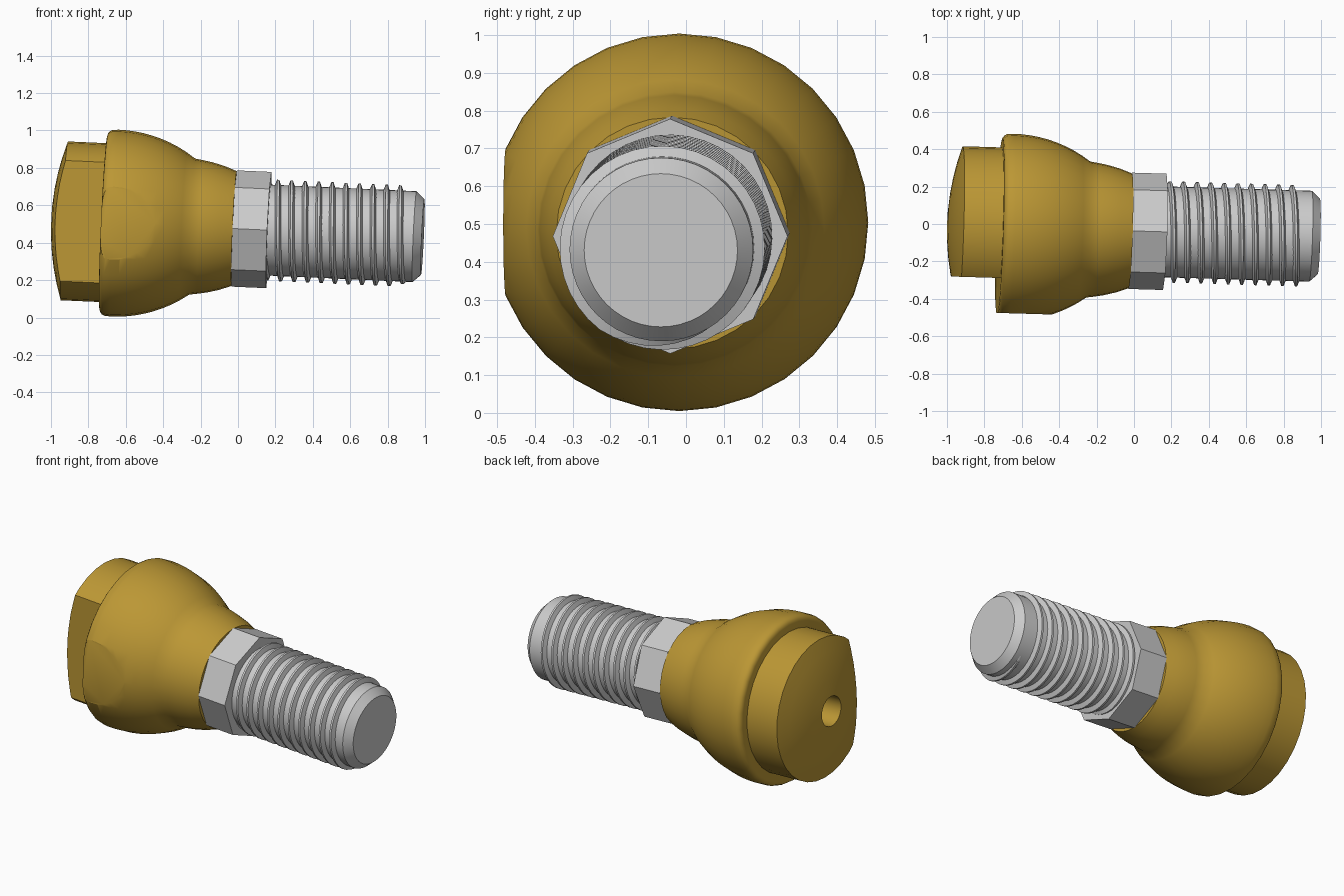
import bpy, bmesh, math
from mathutils import Matrix, Vector

if "Cube" in bpy.data.objects:
    bpy.data.objects.remove(bpy.data.objects["Cube"])

# Common tilted axis of the whole part (local x runs along the axis)
AXIS = (Matrix.Translation((0, -0.037, 0.475))
        @ Matrix.Rotation(-0.03, 4, 'Z') @ Matrix.Rotation(0.045, 4, 'Y'))

brass = bpy.data.materials.new("brass")
brass.diffuse_color = (0.50, 0.31, 0.035, 1)
brass.use_nodes = True
brass.node_tree.nodes["Principled BSDF"].inputs["Base Color"].default_value = brass.diffuse_color


def finish(bm, name, mat=None):
    bmesh.ops.recalc_face_normals(bm, faces=bm.faces)
    me = bpy.data.meshes.new(name)
    bm.to_mesh(me)
    bm.free()
    ob = bpy.data.objects.new(name, me)
    bpy.context.collection.objects.link(ob)
    ob.matrix_world = AXIS
    if mat:
        me.materials.append(mat)
    bpy.ops.object.select_all(action='DESELECT')
    ob.select_set(True)
    bpy.context.view_layer.objects.active = ob
    bpy.ops.object.shade_smooth_by_angle(angle=math.radians(28))
    return ob


def lathe(profile, segs, flat=None):
    """Revolve (t, r) points about local x; optional flat cut at y = flat."""
    bm = bmesh.new()
    rings = []
    for t, r in profile:
        n = segs if r > 0 else 1
        rings.append([bm.verts.new((t, -r * math.sin(a), r * math.cos(a)))
                      for a in (2 * math.pi * i / segs for i in range(n))])
    for a, b in zip(rings, rings[1:]):
        for i in range(segs):
            j = (i + 1) % segs
            quad = [a[i % len(a)], a[j % len(a)], b[j % len(b)], b[i % len(b)]]
            bm.faces.new(list(dict.fromkeys(quad)))
    if flat is not None:
        cut = bmesh.ops.bisect_plane(
            bm, geom=bm.verts[:] + bm.edges[:] + bm.faces[:], dist=1e-5,
            plane_co=Vector((0, flat, 0)), plane_no=Vector((0, -1, 0)),
            clear_outer=True)
        edges = [e for e in cut['geom_cut'] if isinstance(e, bmesh.types.BMEdge)]
        bmesh.ops.edgeloop_fill(bm, edges=edges)
    return bm


# End cap: domed end with a centre hole, flat on the front side
dome = [(-1 + 0.07 * (r / 0.425) ** 2, r) for r in (0.09, 0.18, 0.26, 0.34, 0.425)]
finish(lathe([(-0.75, 0), (-0.75, 0.09)] + dome + [(-0.70, 0.425), (-0.70, 0)],
             32, -0.273), "end_cap", brass)

# Bulbous body with rounded rear rim, small front flat and tapered neck
arc = [(t, -0.2 + math.sqrt(0.49 - (t + 0.66) ** 2))
       for t in (-0.66 + 0.415 * i / 9 for i in range(10))]
body = [(-0.72, 0), (-0.72, 0.465), (-0.717, 0.478), (-0.709, 0.489), (-0.695, 0.497)]
neck = [(-0.20, 0.357), (-0.15, 0.348), (-0.085, 0.331), (-0.02, 0.307), (-0.02, 0)]
finish(lathe(body + arc + neck, 32, -0.46), "body", brass)

# Eight-sided nut
finish(lathe([(-0.02, 0), (-0.02, 0.311), (0.165, 0.311), (0.165, 0)], 8), "nut")

# Stud shaft with chamfered end
finish(lathe([(0.15, 0), (0.15, 0.243), (0.945, 0.243), (0.989, 0.203), (0.989, 0)],
             48), "stud_shaft")

# Helical thread with run-out at both ends
bm = bmesh.new()
pitch, start, end, steps = 0.0727, 0.15, 0.905, 40
count = round((end - start) / pitch * steps)
prev = None
for k in range(count + 1):
    t = start + pitch * k / steps
    a = 2 * math.pi * (t - 0.203) / pitch
    fade = min(1, k / 10, (count - k) / 10)
    crest = 0.236 + 0.035 * fade
    ring = [bm.verts.new((t + dx, -r * math.sin(a), r * math.cos(a)))
            for dx, r in ((-0.019, 0.236), (-0.006, crest), (0.006, crest), (0.019, 0.236))]
    if prev:
        for i in range(3):
            bm.faces.new((prev[i], prev[i + 1], ring[i + 1], ring[i]))
    prev = ring
finish(bm, "stud_thread")
